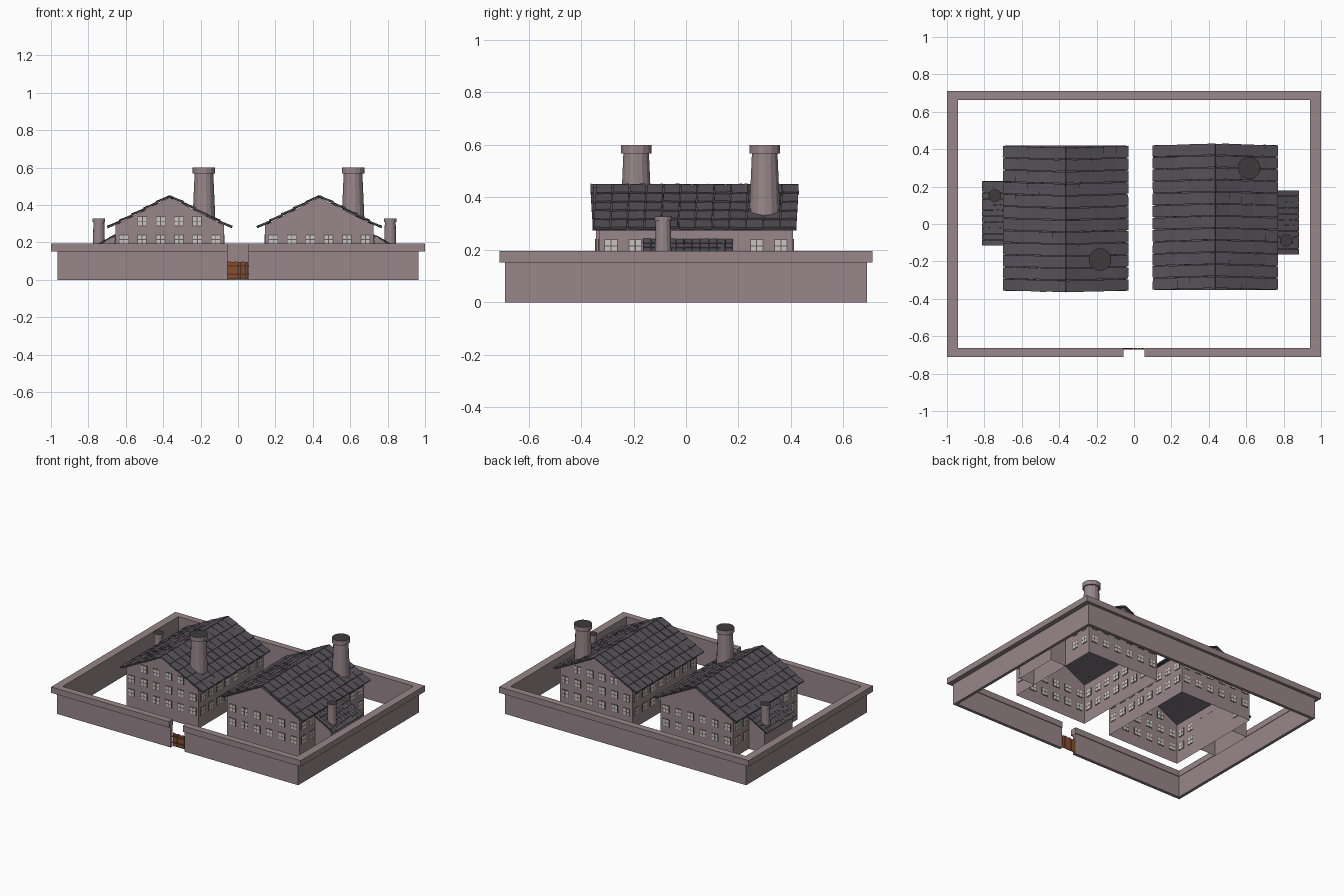
import bpy, bmesh, math, random
from mathutils import Matrix, Vector

if "Cube" in bpy.data.objects:
    bpy.data.objects.remove(bpy.data.objects["Cube"])

random.seed(4)


def mat(name, rgb):
    m = bpy.data.materials.new(name)
    m.diffuse_color = (*rgb, 1)
    m.use_nodes = True
    m.node_tree.nodes["Principled BSDF"].inputs["Base Color"].default_value = m.diffuse_color
    return m


STONE = mat("mauve stone", (0.31, 0.24, 0.255))
TILE = mat("slate tile", (0.095, 0.085, 0.1))
SOOT = mat("soot", (0.05, 0.043, 0.048))
PANE = mat("pale window pane", (0.6, 0.56, 0.55))
FRAME = mat("dark window frame", (0.13, 0.105, 0.11))
WOOD = mat("gate wood", (0.24, 0.075, 0.03))
WOOD2 = mat("dark gate wood", (0.12, 0.035, 0.015))


def finish(name, bm, mats, xf=Matrix()):
    me = bpy.data.meshes.new(name)
    bm.transform(xf)
    bm.to_mesh(me)
    bm.free()
    for m in mats:
        me.materials.append(m)
    ob = bpy.data.objects.new(name, me)
    bpy.context.collection.objects.link(ob)
    return ob


def box(bm, size, m, mi=0):
    """Box of given size, placed by matrix m."""
    r = bmesh.ops.create_cube(bm, size=1, matrix=m @ Matrix.Diagonal((*size, 1)))
    for v in r["verts"]:
        for f in v.link_faces:
            f.material_index = mi


def span(bm, a, b, mi=0):
    """Box between two corners."""
    a, b = Vector(a), Vector(b)
    box(bm, b - a, Matrix.Translation((a + b) / 2), mi)


def poly(bm, pts):
    bm.faces.new([bm.verts.new(p) for p in pts])


# ---- perimeter wall: lower course and wider cap, with gate gap in front
def ring(name, ox, oy, ix, iy, z0, z1):
    bm = bmesh.new()
    span(bm, (-ox, iy, z0), (ox, oy, z1))
    for s in (-1, 1):
        span(bm, (min(s * ix, s * ox), -iy, z0), (max(s * ix, s * ox), iy, z1))
    span(bm, (-ox, -oy, z0), (-0.057, -iy, z1))
    span(bm, (0.055, -oy, z0), (ox, -iy, z1))
    finish(name, bm, [STONE])


ring("perimeter_wall", 0.966, 0.69, 0.945, 0.668, 0, 0.155)
ring("wall_cap", 1.0, 0.711, 0.942, 0.663, 0.152, 0.195)

# ---- plank gate
bm = bmesh.new()
for i in range(6):
    x = -0.055 + i * 0.0185
    span(bm, (x, -0.668, 0.004), (x + 0.0165, -0.662, 0.098 - 0.004 * (i % 2)), 0)
for z in (0.025, 0.07):
    span(bm, (-0.057, -0.671, z), (0.055, -0.667, z + 0.01), 1)
finish("gate", bm, [WOOD, WOOD2])


# ---- tiled slope: along = eave direction (y), down = slope direction in xz
def tiles(bm, top, down, length, y0, y1, rows, cols, thick, bow=0.0):
    n = Vector((-down.z, 0, down.x))
    if n.z < 0:
        n = -n
    sy, sl = (y1 - y0) / cols, length / rows
    poly(bm, [top + down * t + Vector((0, y, 0))
              for t, y in ((0, y0), (0, y1), (length, y1), (length, y0))])
    xa = down
    ya = n.cross(xa)
    base = Matrix((xa, ya, n)).transposed().to_4x4()
    for r in range(rows):
        for c in range(cols):
            shift = bow * (1 - (r + 0.5) / rows)
            p = top + down * (sl * (r + 0.5)) + n * thick * 0.9
            p.y = y0 + sy * (c + 0.5) + shift
            j = [random.uniform(-1, 1) for _ in range(3)]
            m = (Matrix.Translation(p) @ base @ Matrix.Rotation(-0.07 + 0.04 * j[0], 4, 'Y')
                 @ Matrix.Rotation(0.05 * j[1], 4, 'X') @ Matrix.Rotation(0.03 * j[2], 4, 'Z'))
            # rotate so the lower edge lifts over the next row
            box(bm, (sl * 1.08, sy * 0.94, thick), m)


def chimney(name, x, y, z0, z1, r0, r1, rc, hc, xf):
    bm = bmesh.new()
    # stacked profile rings, dark flat top
    prof = [(r0, z0), (r1, z1 - hc), (rc, z1 - hc), (rc, z1)]
    n = 14
    rings = [[bm.verts.new((x + r * math.cos(math.tau * k / n), y + r * math.sin(math.tau * k / n), z))
              for k in range(n)] for r, z in prof]
    for a, b in zip(rings, rings[1:]):
        for k in range(n):
            bm.faces.new((a[k], a[(k + 1) % n], b[(k + 1) % n], b[k]))
    bm.faces.new(rings[-1]).material_index = 1
    finish(name, bm, [STONE, SOOT], xf)


# ---- window: thin frame plate with four panes, facing angle a about z
def window(bm, x, y, z, a):
    m = Matrix.Translation((x, y, z)) @ Matrix.Rotation(a, 4, 'Z')
    box(bm, (0.052, 0.006, 0.054), m, 0)
    for sx in (-1, 1):
        for sz in (-1, 1):
            box(bm, (0.02, 0.008, 0.021), m @ Matrix.Translation((sx * 0.0122, 0, sz * 0.0127)), 1)


HX, HY = 0.29, 0.37          # house half sizes
RIDGE, SLOPE = 0.44, 0.51
EAVE = RIDGE - HX * SLOPE


def house(tag, cx, cy, turn, chim):
    xf = Matrix.Translation((cx, cy, 0)) @ Matrix.Rotation(turn, 4, 'Z')

    # open-bottomed walls with gables
    bm = bmesh.new()
    for s in (-1, 1):
        poly(bm, [(-s * HX, s * HY, 0), (-s * HX, s * HY, EAVE), (0, s * HY, RIDGE),
                  (s * HX, s * HY, EAVE), (s * HX, s * HY, 0)])
        poly(bm, [(s * HX, -s * HY, 0), (s * HX, s * HY, 0),
                  (s * HX, s * HY, EAVE), (s * HX, -s * HY, EAVE)])
    finish(tag + "_house_walls", bm, [STONE], xf)

    # main roof
    bm = bmesh.new()
    for s in (-1, 1):
        d = Vector((s, 0, -SLOPE)).normalized()
        tiles(bm, Vector((0, 0, RIDGE)), d, 0.326 * math.hypot(1, SLOPE),
              -0.384, 0.392, 5, 12, 0.009, -0.01)
    finish(tag + "_house_roof", bm, [TILE], xf)

    # lean-to annex
    ya, yb, xo = -0.13, 0.19, -0.415
    zi, zo = 0.235, 0.235 - 0.125 * 0.55
    bm = bmesh.new()
    poly(bm, [(xo, yb, 0), (xo, ya, 0), (xo, ya, zo), (xo, yb, zo)])
    poly(bm, [(xo, ya, 0), (-HX, ya, 0), (-HX, ya, zi), (xo, ya, zo)])
    poly(bm, [(-HX, yb, 0), (xo, yb, 0), (xo, yb, zo), (-HX, yb, zi)])
    finish(tag + "_annex_walls", bm, [STONE], xf)
    bm = bmesh.new()
    tiles(bm, Vector((-HX, 0, zi)), Vector((-1, 0, -0.55)).normalized(),
          0.151 * math.hypot(1, 0.55), -0.142, 0.202, 5, 11, 0.006)
    finish(tag + "_annex_roof", bm, [TILE], xf)

    # windows: gables, then long sides (skipping the annex)
    bm = bmesh.new()
    for z in (0.115, 0.215):
        for i in range(6):
            for s in (-1, 1):
                window(bm, (i - 2.5) * 0.0985, s * HY, z, 0)
        for i in range(8):
            y = (i - 3.5) * 0.0925
            window(bm, HX, y, z, math.pi / 2)
            if not -0.16 < y < 0.22:
                window(bm, -HX, y, z, math.pi / 2)
    for i in range(4):
        window(bm, (i - 1.5) * 0.0975, -HY, 0.313, 0)
    finish(tag + "_windows", bm, [FRAME, PANE], xf)

    # chimneys
    chimney(tag + "_main_chimney", *chim, 0.3, 0.6, 0.062, 0.05, 0.06, 0.032, xf)
    chimney(tag + "_annex_chimney", -0.379, 0.125, 0.15, 0.327, 0.033, 0.029, 0.034, 0.017, xf)


house("left", -0.365, 0.027, 0, (0.183, -0.217))
house("right", 0.435, 0.038, math.pi, (-0.18, -0.262))
